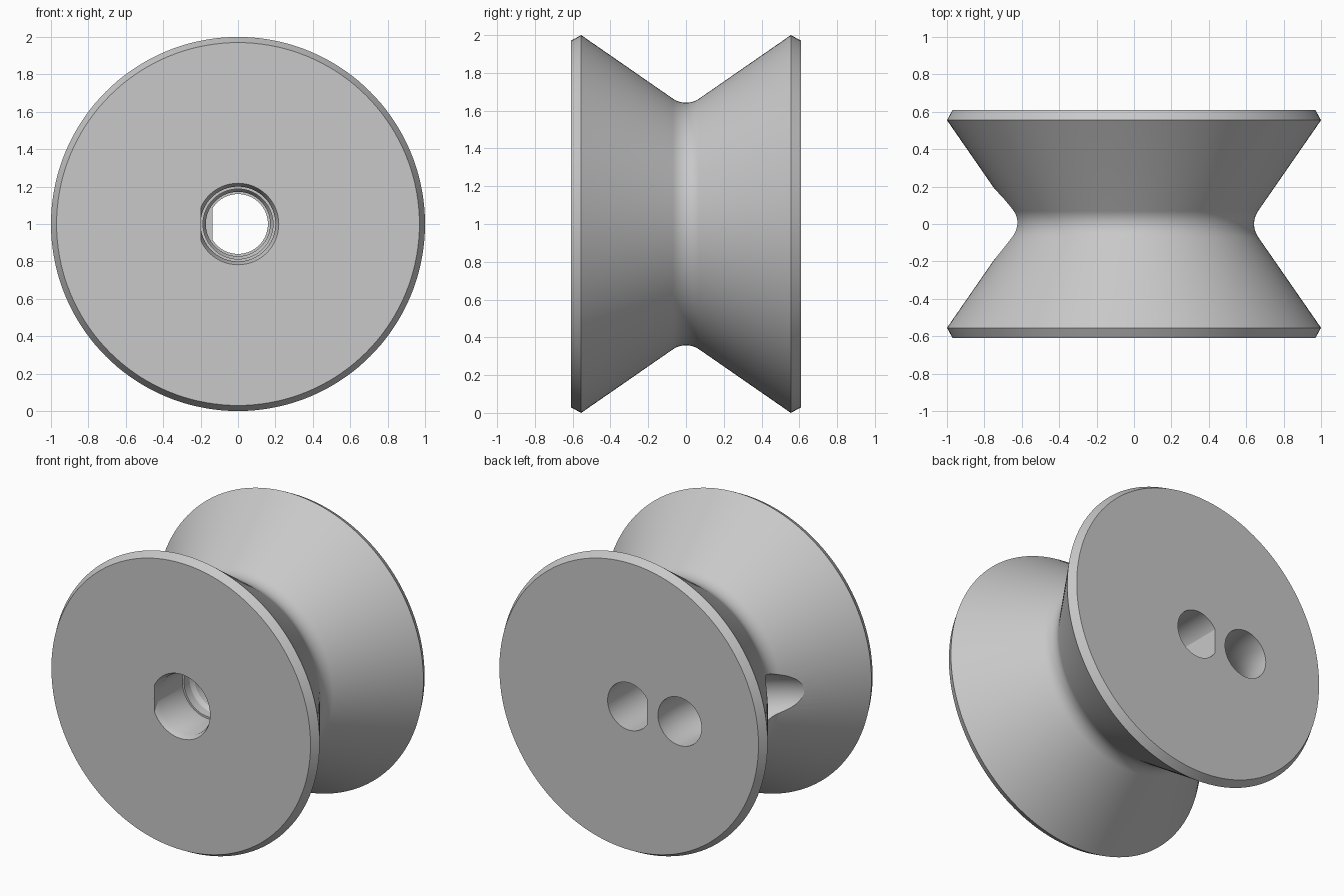
import bpy, bmesh, math
from mathutils import Matrix, Vector

if "Cube" in bpy.data.objects:
    bpy.data.objects.remove(bpy.data.objects["Cube"])

CENTRE = Vector((0, 0, 1))

grey = bpy.data.materials.new("light_grey")
grey.use_nodes = True
colour = (0.58, 0.58, 0.58, 1)
grey.diffuse_color = colour
grey.node_tree.nodes["Principled BSDF"].inputs["Base Color"].default_value = colour


def finish(name, bm):
    bmesh.ops.recalc_face_normals(bm, faces=bm.faces)
    mesh = bpy.data.meshes.new(name)
    bm.to_mesh(mesh)
    bm.free()
    obj = bpy.data.objects.new(name, mesh)
    bpy.context.collection.objects.link(obj)
    mesh.materials.append(grey)
    return obj


def lathe(name, profile, steps, flat=None):
    """Turn (y, radius) points about the y axis, with an optional flat at x = flat."""
    bm = bmesh.new()
    rings = []
    for y, r in profile:
        angles = [math.tau * i / steps for i in range(steps)]
        rings.append([bm.verts.new(CENTRE + Vector((r * math.cos(a), y, r * math.sin(a))))
                      for a in angles])
    for a, b in zip(rings, rings[1:]):
        for i in range(steps):
            j = (i + 1) % steps
            bm.faces.new((a[i], a[j], b[j], b[i]))
    bm.faces.new(rings[0])
    bm.faces.new(rings[-1])
    if flat is not None:
        bmesh.ops.bisect_plane(bm, geom=bm.verts[:] + bm.edges[:] + bm.faces[:],
                               plane_co=(flat, 0, 0), plane_no=(-1, 0, 0), clear_outer=True)
        bmesh.ops.holes_fill(bm, edges=[e for e in bm.edges if e.is_boundary])
    return finish(name, bm)


def bent_tube(name, x, y, radius, bend):
    """Tube that enters at (x, y) heading -y and bends towards -x."""
    bm = bmesh.new()
    pivot = CENTRE + Vector((x - bend, y, 0))
    place = Matrix.Translation(CENTRE + Vector((x, y, 0))) @ Matrix.Rotation(math.pi / 2, 4, 'X')
    disc = bmesh.ops.create_circle(bm, cap_ends=True, segments=48, radius=radius, matrix=place)
    bmesh.ops.rotate(bm, verts=disc["verts"], cent=pivot,
                     matrix=Matrix.Rotation(math.radians(5), 3, 'Z'))
    bmesh.ops.spin(bm, geom=bm.verts[:] + bm.edges[:] + bm.faces[:], cent=pivot,
                   axis=(0, 0, -1), angle=math.radians(90), steps=30, use_duplicate=False)
    bmesh.ops.remove_doubles(bm, verts=bm.verts, dist=1e-5)
    return finish(name, bm)


# Spool body: bevelled rims, two cones and a rounded groove
half = [(0.61, 0.97), (0.555, 1.0)]
fillet, slope = 0.123, math.radians(34.6)
half += [(fillet * math.sin(slope * k / 6), 0.642 + fillet * (1 - math.cos(slope * k / 6)))
         for k in range(6, 0, -1)]
profile = half + [(0, 0.642)] + [(-y, r) for y, r in reversed(half)]
spool = lathe("spool_body", profile, 144)

# Cutters: keyed shaft bore, stepped front socket, socket mouth, cord hole
cutters = [
    lathe("shaft_bore", [(-0.5, 0.16), (0.7, 0.16)], 64, flat=-0.137),
    lathe("front_socket", [(-0.7, 0.2), (-0.31, 0.2), (-0.31, 0.187),
                           (-0.25, 0.187), (-0.22, 0.172), (-0.17, 0.172)], 64),
    lathe("socket_mouth", [(-0.65, 0.22), (-0.61, 0.218), (-0.57, 0.2)], 64, flat=-0.198),
    bent_tube("cord_hole", -0.38, 0.61, 0.163, 0.71),
]

bpy.context.view_layer.objects.active = spool
for cutter in cutters:
    cutter.hide_render = True
    cut = spool.modifiers.new(cutter.name, 'BOOLEAN')
    cut.operation = 'DIFFERENCE'
    cut.solver = 'EXACT'
    cut.object = cutter
    bpy.ops.object.modifier_apply(modifier=cut.name)
    bpy.data.objects.remove(cutter)

# Smooth curved walls, crisp rims
bpy.ops.object.select_all(action='DESELECT')
spool.select_set(True)
bpy.ops.object.shade_smooth_by_angle(angle=math.radians(25))
